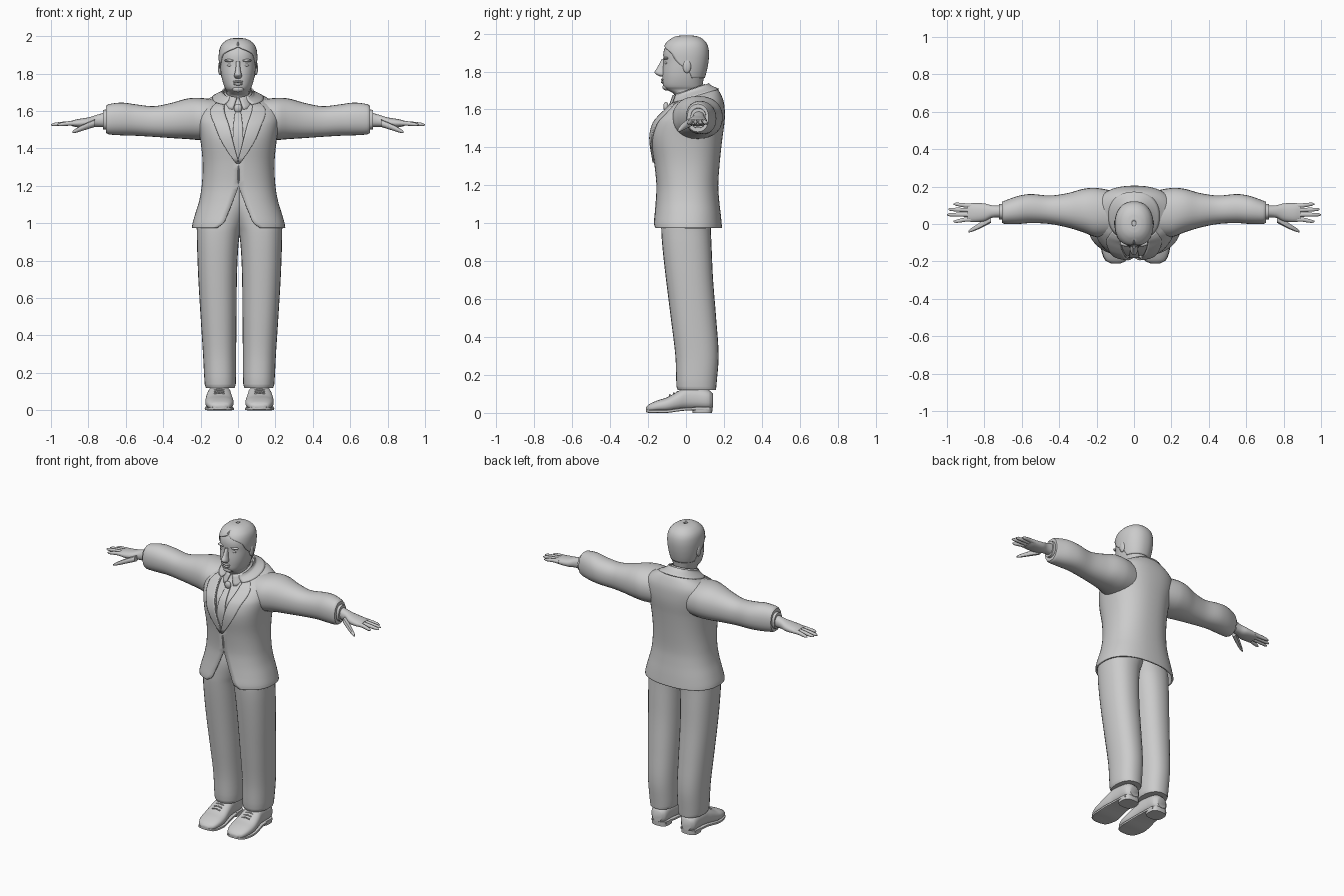
import bpy, bmesh, math
from math import sin, cos, pi

TAU = 2 * pi
grey = bpy.data.materials.new("light_grey")
grey.diffuse_color = (0.6, 0.6, 0.6, 1)


def finish(name, bm, mirror=False, shift=0.0, thick=0.0):
    for f in bm.faces:
        f.smooth = True
    me = bpy.data.meshes.new(name)
    bm.to_mesh(me)
    bm.free()
    me.set_sharp_from_angle(angle=math.radians(45))
    me.materials.append(grey)
    ob = bpy.data.objects.new(name, me)
    bpy.context.collection.objects.link(ob)
    ob.location.x = shift
    if thick:
        m = ob.modifiers.new("thickness", 'SOLIDIFY')
        m.thickness, m.offset = thick, -1
    if mirror:
        m = ob.modifiers.new("mirror", 'MIRROR')
        m.use_mirror_merge = False
    return ob


def spow(v, p):
    return math.copysign(abs(v) ** p, v)


def refine(rows, k):
    """Smooth in-between sections, using the first column as parameter."""
    last = len(rows) - 1
    out = []

    def slope(i, c):
        a, b = rows[max(i - 1, 0)], rows[min(i + 1, last)]
        return (b[c] - a[c]) / (b[0] - a[0])

    for i in range(last):
        r, q = rows[i], rows[i + 1]
        d = q[0] - r[0]
        for j in range(k):
            u = j / k
            h = (2*u**3 - 3*u*u + 1, u**3 - 2*u*u + u, 3*u*u - 2*u**3, u**3 - u*u)
            out.append([h[0]*r[c] + h[1]*d*slope(i, c) + h[2]*q[c] + h[3]*d*slope(i + 1, c)
                        for c in range(len(r))])
    return out + [list(rows[last])]


def loft(name, rows, axis='z', p=0.9, n=28, k=4, off=0.0, cap=True, **kw):
    """Row: position, min/max of both cross axes, start angle, end angle, tilt."""
    rows = [tuple(r) + (0.0, TAU, 0.0)[len(r) - 5:] for r in rows]
    bm = bmesh.new()
    rings = []
    for s, a0, a1, b0, b1, t0, t1, tilt in refine(rows, k):
        ring = []
        for j in range(n + 1):
            t = t0 + (t1 - t0) * j / n
            a = (a0 + a1) / 2 + ((a1 - a0) / 2 + off) * spow(sin(t), p)
            db = -((b1 - b0) / 2 + off) * spow(cos(t), p)
            b, c = (b0 + b1) / 2 + db, s + tilt * db
            ring.append(bm.verts.new({'x': (c, a, b), 'y': (a, c, b), 'z': (a, b, c)}[axis]))
        rings.append(ring)
    for r, q in zip(rings, rings[1:]):
        for j in range(n):
            bm.faces.new((r[j], r[j + 1], q[j + 1], q[j]))
    if cap:
        bm.faces.new(rings[0][:-1])
        bm.faces.new(rings[-1][:-1])
    bmesh.ops.remove_doubles(bm, verts=bm.verts, dist=1e-5)
    if cap:
        bmesh.ops.recalc_face_normals(bm, faces=bm.faces)
    return finish(name, bm, **kw)


def blob(name, loc, size, **kw):
    bm = bmesh.new()
    bmesh.ops.create_uvsphere(bm, u_segments=16, v_segments=10, radius=1)
    for v in bm.verts:
        v.co = [l + s * c for l, s, c in zip(loc, size, v.co)]
    return finish(name, bm, **kw)


# Jacket: height, half width, front, back, half opening angle, tilt
jacket = [(0.975, .250, -.175, .190, .42, 0), (1.00, .246, -.175, .188, .28, 0),
          (1.05, .232, -.168, .183, .20, 0), (1.12, .211, -.160, .175, .10, 0),
          (1.20, .197, -.156, .170, 0, 0), (1.32, .192, -.168, .178, 0, 0),
          (1.45, .205, -.187, .192, .12, 0), (1.53, .220, -.170, .203, .19, 0),
          (1.58, .225, -.135, .205, .25, .03), (1.62, .215, -.105, .200, .30, .1),
          (1.65, .180, -.090, .185, .38, .2), (1.67, .130, -.080, .165, .55, .3),
          (1.69, .085, -.070, .125, .90, .35)]


def section(r, t0, t1):
    z, w, yf, yb, _, tilt = r
    return (z, -w, w, yf, yb, t0, t1, tilt)


loft("jacket", [section(r, r[4], TAU - r[4]) for r in jacket], p=.85, n=48,
     cap=False, thick=.01, shift=.003)

# Lapels and folded collar
widths = (.03, .28, .34, .36, .36, .36, .40)
loft("lapel", [section(r, r[4] - .02, r[4] + w) for r, w in zip(jacket[5:], widths)],
     p=.85, n=8, off=.008, cap=False, thick=.008, mirror=True)
loft("jacket_collar", [section(r, .55, TAU - .55) for r in
                       (jacket[-2], jacket[-1], (1.705, .076, -.062, .112, 0, .35))],
     p=.9, off=.008, cap=False, thick=.008)

# Shirt, shirt collar and tie
neck = (1.70, .072, -.07, .105, 0, .35)
loft("shirt", [section(r, 0, TAU) for r in jacket[4:] + [neck]], p=.85, off=-.014, cap=False)
loft("shirt_collar", [section((1.645, .088, -.098, .115, 0, .35), .30, TAU - .30),
                      section((1.705, .068, -.070, .10, 0, .35), .06, TAU - .06)],
     cap=False, thick=.006)
loft("tie", [section(r, -w, w) for r, w in zip(jacket[5:10], (.10, .10, .075, .055, .04))],
     p=.85, n=6, off=-.004, cap=False, thick=.008)
blob("tie_knot", (0, -.106, 1.615), (.022, .014, .024))

# Sleeves and cuffs
loft("sleeve", [(.08, -.06, .17, 1.45, 1.655), (.20, -.07, .193, 1.445, 1.670),
                (.27, -.045, .188, 1.45, 1.667), (.35, -.02, .166, 1.455, 1.645),
                (.45, 0, .152, 1.462, 1.626), (.55, .005, .160, 1.468, 1.636),
                (.62, 0, .150, 1.470, 1.645), (.69, 0, .125, 1.475, 1.637),
                (.705, .006, .119, 1.482, 1.628)], 'x', mirror=True)
loft("shirt_cuff", [(.68, .022, .108, 1.50, 1.61), (.722, .024, .106, 1.502, 1.606)],
     'x', k=1, mirror=True)

# Hands
loft("palm", [(.70, .035, .10, 1.515, 1.595), (.76, .033, .10, 1.515, 1.578),
              (.80, .015, .11, 1.511, 1.566), (.86, .010, .111, 1.513, 1.556),
              (.89, .016, .109, 1.52, 1.548)], 'x', n=20, mirror=True)
for name, y0, y1, tip in (("index", .024, .014, .965), ("middle", .050, .050, 1.0),
                          ("ring", .075, .078, .993), ("little", .099, .106, .965)):
    loft(name + "_finger", [(.86, y0 - .013, y0 + .013, 1.521, 1.548),
                            (.90, y0 - .012, y0 + .012, 1.522, 1.546),
                            (tip - .015, y1 - .009, y1 + .009, 1.519, 1.537),
                            (tip, y1 - .003, y1 + .003, 1.523, 1.529)],
         'x', n=10, k=2, mirror=True)
loft("thumb", [(.765, .005, .05, 1.515, 1.555), (.83, -.028, .004, 1.495, 1.527),
               (.87, -.043, -.022, 1.483, 1.504), (.885, -.046, -.036, 1.483, 1.492)],
     'x', n=10, k=3, mirror=True)

# Trousers
loft("trouser_leg", [(.12, .026, .180, -.043, .158), (.14, .020, .186, -.050, .160),
                     (.30, .018, .195, -.056, .172), (.50, .016, .208, -.080, .159),
                     (.70, .014, .220, -.105, .143), (.85, .008, .226, -.122, .136),
                     (.95, -.003, .228, -.130, .132), (1.0, -.02, .226, -.130, .132),
                     (1.1, -.05, .185, -.125, .130), (1.2, -.05, .165, -.110, .120)],
     p=.88, mirror=True, shift=.008)

# Shoes: upper, sole, heel and laces
shoe = [(-.210, .080, .130, .008, .030), (-.195, .052, .158, .004, .045),
        (-.150, .034, .178, .004, .066), (-.100, .032, .183, .004, .082),
        (-.040, .040, .178, .012, .115), (.000, .045, .170, .016, .135),
        (.060, .050, .165, .018, .132), (.120, .055, .160, .018, .120),
        (.142, .075, .140, .028, .100)]
loft("shoe_upper", shoe, 'y', p=.8, mirror=True, shift=.008)
loft("shoe_sole", [(y, a - .003, b + .003, c - .004, c + .012) for y, a, b, c, _ in shoe[:-1]],
     'y', p=.35, n=16, mirror=True, shift=.008)
loft("shoe_heel", [(0, .052, .163, .035, .138), (.03, .050, .165, .03, .14)],
     k=1, p=.7, mirror=True, shift=.008)
for i in range(3):
    y, z = -.045 - .02 * i, .113 - .009 * i
    loft("shoe_lace", [(.08, y - .004, y + .004, z - .010, z - .002),
                       (.108, y - .004, y + .004, z - .004, z + .004),
                       (.136, y - .004, y + .004, z - .010, z - .002)],
         'x', n=8, k=2, mirror=True, shift=.008)

# Head and neck
head = [(z, -w, w, yf, yb) for z, w, yf, yb in (
    (1.60, .060, -.050, .080), (1.68, .061, -.062, .085), (1.703, .058, -.100, .085),
    (1.72, .069, -.119, .086), (1.76, .083, -.124, .093), (1.80, .091, -.124, .104),
    (1.85, .096, -.119, .113), (1.90, .097, -.119, .115), (1.94, .088, -.104, .105),
    (1.968, .064, -.074, .080), (1.982, .034, -.042, .048), (1.986, .006, -.006, .012))]
loft("head", head, n=36)

# Hair: shell over the head with a swept-back hairline and sideburns
hairline = (1.95, 1.72, 1.20, .85, 0, 0, 0, 0)
loft("hair", [(r[0] + .005, *r[1:], t, TAU - t) for r, t in zip(head[4:], hairline)],
     n=36, off=.006, cap=False, thick=.008)

# Face
loft("nose", [(1.774, -.012, .012, -.138, -.10), (1.782, -.020, .020, -.154, -.10),
              (1.795, -.020, .020, -.166, -.10), (1.82, -.014, .014, -.152, -.10),
              (1.865, -.010, .010, -.128, -.10)], n=14)
blob("upper_lip", (0, -.123, 1.757), (.028, .010, .006))
blob("lower_lip", (0, -.122, 1.744), (.024, .010, .007))
blob("chin", (0, -.105, 1.718), (.032, .019, .018))
blob("brow", (.042, -.104, 1.870), (.032, .016, .008), mirror=True)
blob("eye", (.040, -.103, 1.845), (.018, .010, .008), mirror=True)
blob("ear", (.096, .005, 1.828), (.011, .022, .036), mirror=True)
